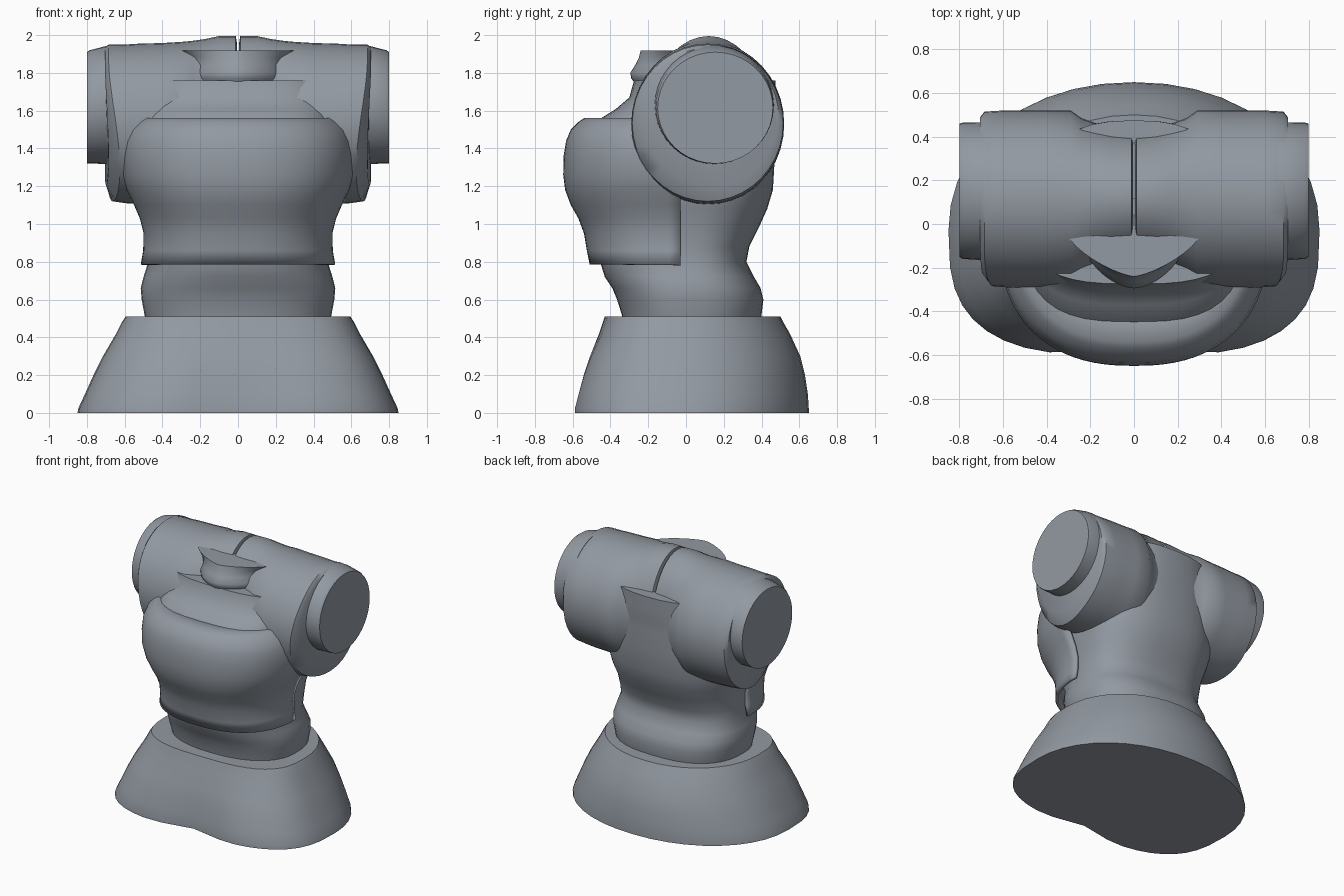
import bpy, bmesh, math

if "Cube" in bpy.data.objects:
    bpy.data.objects.remove(bpy.data.objects["Cube"])

grey = bpy.data.materials.new("steel_grey")
grey.diffuse_color = (0.29, 0.32, 0.36, 1)
grey.use_nodes = True
grey.node_tree.nodes["Principled BSDF"].inputs["Base Color"].default_value = grey.diffuse_color


def skin(name, rings, loop=True, caps=(True, True), angle=42):
    """Skin a list of point rings into one smooth object."""
    bm = bmesh.new()
    rows = [[bm.verts.new(p) for p in ring] for ring in rings]
    n = len(rows[0])
    for a, b in zip(rows, rows[1:]):
        for i in range(n if loop else n - 1):
            j = (i + 1) % n
            bm.faces.new((a[i], a[j], b[j], b[i]))
    if caps[0]:
        bm.faces.new(rows[0])
    if caps[1]:
        bm.faces.new(rows[-1])
    bmesh.ops.recalc_face_normals(bm, faces=bm.faces)
    me = bpy.data.meshes.new(name)
    bm.to_mesh(me)
    bm.free()
    me.materials.append(grey)
    ob = bpy.data.objects.new(name, me)
    bpy.context.collection.objects.link(ob)
    bpy.ops.object.select_all(action='DESELECT')
    ob.select_set(True)
    bpy.context.view_layer.objects.active = ob
    bpy.ops.object.shade_smooth_by_angle(angle=math.radians(angle))
    return ob


def power(v, n):
    return math.copysign(abs(v) ** (2 / n), v)


def level(z, hx, front, back, mid=0, nf=2.5, nb=2.2, dent=0, half=False, seg=40):
    """Horizontal rounded section; half keeps only the front arc."""
    pts = []
    for i in range(seg + 1 if half else seg):
        t = math.pi * (1 + i / seg) if half else 2 * math.pi * i / seg
        c, s = math.cos(t), math.sin(t)
        n = nf if s < 0 else nb
        x = hx * power(c, n)
        y = power(s, n)
        y = mid + (y * (mid - front) if s < 0 else y * (back - mid))
        if s < 0:
            y += dent * math.exp(-(x / 0.22) ** 2)
        pts.append((x, y, z))
    return pts


def disc(x, y, z, ry, rz, lean=0, seg=40):
    """Upright section across x; lean pulls its lower and front parts inward."""
    pts = []
    for i in range(seg):
        t = 2 * math.pi * i / seg
        c, s = math.cos(t), math.sin(t)
        pts.append((x - lean * max(0, -0.6 * s - 0.8 * c) ** 2, y + ry * c, z + rz * s))
    return pts


# Flared skirt
skirt = [(0, .85, -.61, .65, .07), (.025, .845, -.61, .65, .07), (.10, .81, -.59, .645, .06),
         (.20, .765, -.56, .63, .04), (.30, .715, -.52, .605, .02), (.42, .645, -.46, .55, 0),
         (.48, .615, -.44, .515, 0), (.51, .595, -.43, .50, 0)]
skin("skirt", [level(z, hx, f, b, -.03, 3, 2.1, d) for z, hx, f, b, d in skirt])

# Waist and torso body
torso = [(.45, .48, -.33, .39), (.52, .495, -.34, .40), (.60, .51, -.365, .41), (.66, .515, -.39, .395),
         (.72, .50, -.43, .36), (.80, .475, -.455, .32), (.88, .48, -.46, .335), (.98, .48, -.48, .385),
         (1.08, .51, -.50, .43), (1.18, .53, -.52, .46), (1.35, .53, -.52, .47), (1.50, .52, -.48, .47),
         (1.56, .51, -.45, .47), (1.61, .50, -.37, .475), (1.67, .485, -.30, .475), (1.76, .485, -.275, .475)]
skin("torso", [level(z, hx, f, b, 0, 2.3 if z < 1.5 else 2.9, 2.5) for z, hx, f, b in torso])

# Front chest shell, open at the rear and below
chest = [(.785, .515, -.51), (.86, .502, -.525), (.95, .50, -.54), (1.03, .52, -.57), (1.10, .55, -.61),
         (1.18, .59, -.64), (1.26, .617, -.65), (1.36, .622, -.648), (1.44, .615, -.635),
         (1.50, .59, -.61), (1.54, .555, -.57), (1.56, .53, -.54), (1.562, .40, -.36)]
shell = skin("chest_shell", [level(z, hx, f, 0, -.03, 2.4, half=True) for z, hx, f in chest],
             loop=False, caps=(False, False))
solid = shell.modifiers.new("thickness", 'SOLIDIFY')
solid.thickness = 0.02
solid.offset = -1
# keep the thickness on the inner side
centre = shell.data.polygons[len(shell.data.polygons) // 2 - 20]
if centre.normal.y > 0:
    shell.data.flip_normals()

# Shoulder drums: mirrored halves meeting at a narrow centre groove
drum = [(.004, .12, 1.54, .30, .41, 0), (.012, .12, 1.54, .31, .455, 0), (.10, .12, 1.54, .32, .455, 0),
        (.17, .12, 1.54, .34, .44, 0), (.24, .115, 1.535, .37, .435, 0), (.29, .115, 1.53, .405, .435, 0),
        (.40, .115, 1.53, .405, .428, 0), (.52, .115, 1.53, .405, .425, 0), (.60, .115, 1.53, .405, .42, .02),
        (.685, .115, 1.535, .40, .415, .06), (.705, .13, 1.57, .36, .365, .02)]
cap = [(.66, .15, 1.63, .315, .315), (.70, .15, 1.63, .315, .312), (.785, .152, 1.62, .312, .30),
       (.80, .155, 1.615, .305, .295)]
for side, sign in (("left", -1), ("right", 1)):
    def flip(ring):
        return [(sign * x, y, z) for x, y, z in ring]
    skin(side + "_shoulder", [flip(disc(*s)) for s in drum])
    skin(side + "_end_cap", [flip(disc(*s)) for s in cap])

# Collar plate at the front of the neck
collar = [(1.72, .22, -.25, 1.6), (1.77, .25, -.29, 1.7), (1.80, .25, -.295, 1.7),
          (1.84, .24, -.27, 1.6), (1.88, .26, -.25, 1.5), (1.918, .31, -.24, 1.4)]
skin("collar", [level(z, hx, f, .12, -.04, n, 2.5) for z, hx, f, n in collar], angle=50)
